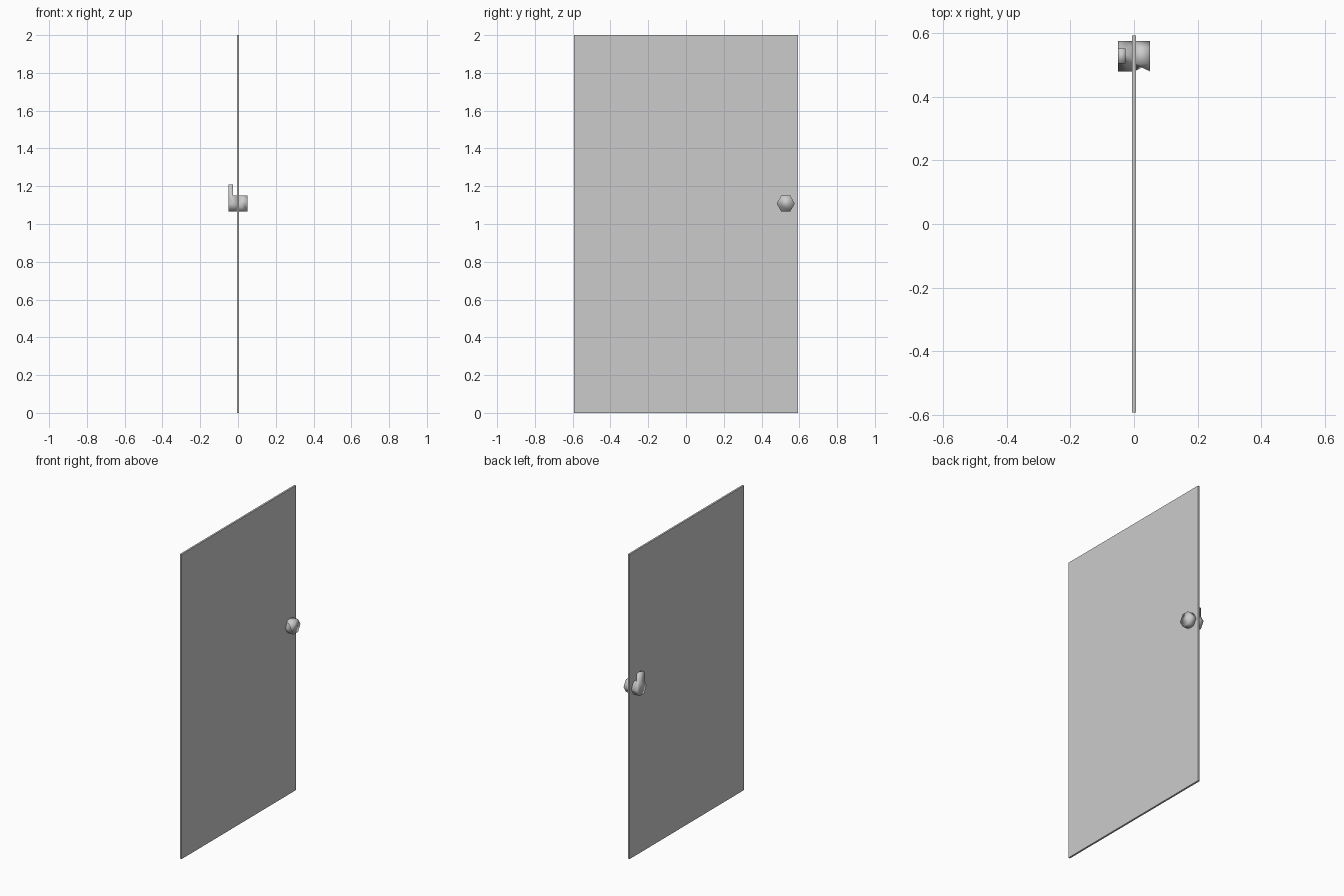
import bpy, bmesh
from math import cos, sin, pi

if "Cube" in bpy.data.objects:
    bpy.data.objects.remove(bpy.data.objects["Cube"])

KY, KZ, R = 0.528, 1.108, 0.048   # knob axis and radius


def finish(bm, name):
    bmesh.ops.recalc_face_normals(bm, faces=bm.faces)
    me = bpy.data.meshes.new(name)
    bm.to_mesh(me)
    bm.free()
    ob = bpy.data.objects.new(name, me)
    bpy.context.collection.objects.link(ob)
    return ob


def hex_rings(bm, xs):
    """Six-sided rings along x, corners pointing along y."""
    return [[bm.verts.new((x, KY + R * cos(i * pi / 3), KZ + R * sin(i * pi / 3)))
             for i in range(6)] for x in xs]


def smooth(ob):
    for p in ob.data.polygons:
        p.use_smooth = True


# door panel
bpy.ops.mesh.primitive_cube_add(size=1, location=(0, 0, 1))
panel = bpy.context.object
panel.name = "door_panel"
panel.scale = (0.012, 1.186, 2)

# outer knob: hexagonal prism with one pinched corner (index 3)
bm = bmesh.new()
inner, outer = hex_rings(bm, (0.0, 0.05))
for i in (0, 1, 4, 5):
    j = (i + 1) % 6
    bm.faces.new((inner[i], inner[j], outer[j], outer[i]))
for tri in ((inner[2], outer[2], outer[3]), (inner[3], inner[4], outer[4]),
            (inner[2], outer[3], outer[4]), (inner[2], outer[4], inner[3])):
    bm.faces.new(tri)
bm.faces.new(inner)
bm.faces.new(outer)
smooth(finish(bm, "outer_knob"))

# inner knob: hexagonal prism whose top face is pulled up into a thumb lever
bm = bmesh.new()
rings = hex_rings(bm, (-0.05, -0.027, 0.0))
lever = None
for a, b in zip(rings, rings[1:]):
    for i in range(6):
        j = (i + 1) % 6
        f = bm.faces.new((a[i], a[j], b[j], b[i]))
        if i == 1 and lever is None:
            lever = f
bm.faces.new(rings[0])
bm.faces.new(rings[-1])
top = bmesh.ops.extrude_discrete_faces(bm, faces=[lever])["faces"][0]
bmesh.ops.translate(bm, verts=top.verts, vec=(0, 0, 0.06))
bmesh.ops.remove_doubles(bm, verts=bm.verts, dist=0.0001)
smooth(finish(bm, "inner_knob_with_lever"))
